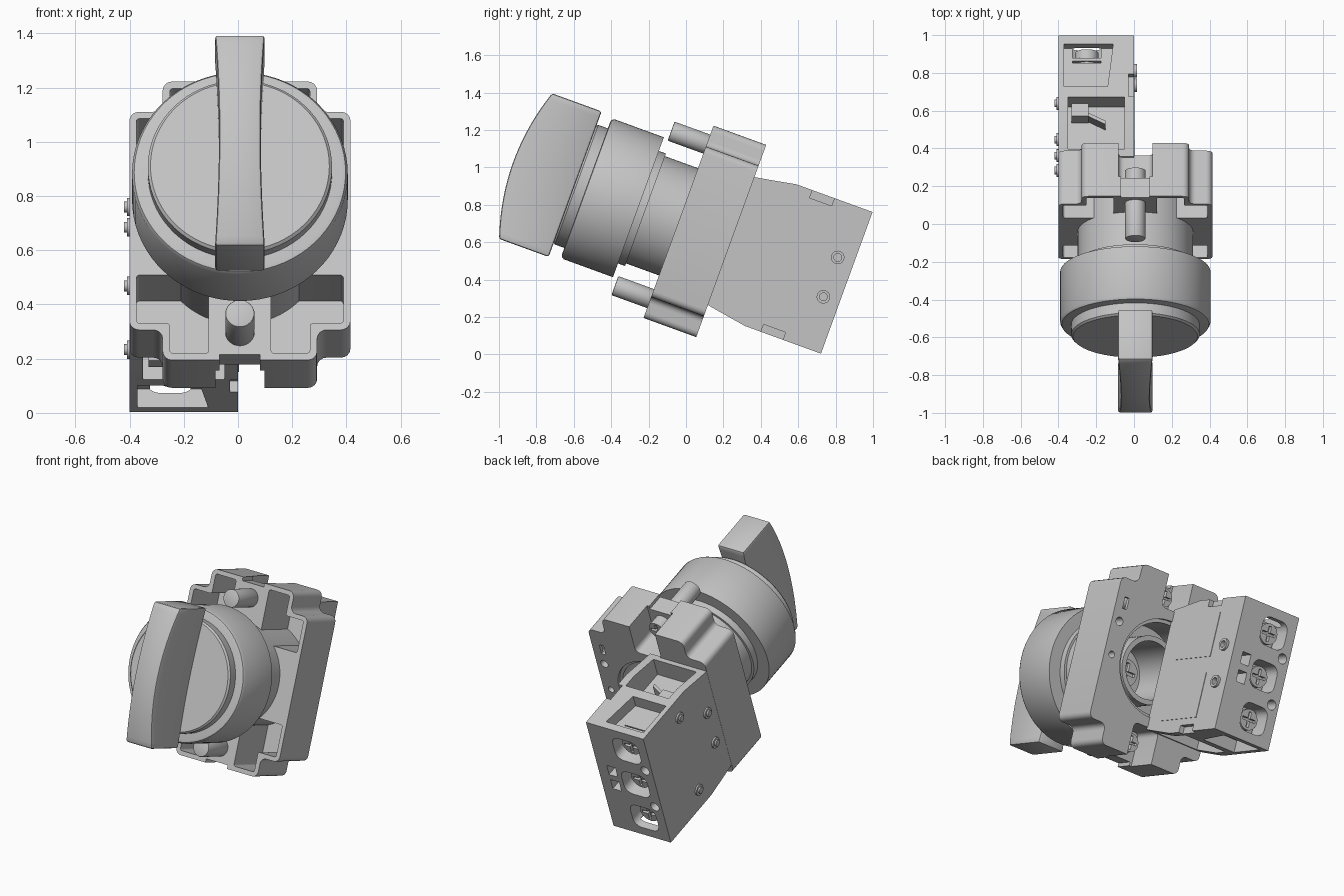
import bpy, bmesh
from math import sin, cos, pi, radians
from mathutils import Matrix, Vector

if "Cube" in bpy.data.objects:
    bpy.data.objects.remove(bpy.data.objects["Cube"])

grey = bpy.data.materials.new("light grey plastic")
grey.use_nodes = True
grey.diffuse_color = (0.55, 0.55, 0.55, 1)
grey.node_tree.nodes["Principled BSDF"].inputs["Base Color"].default_value = (0.55, 0.55, 0.55, 1)

# Local frame: x across, y along the switch axis to the back, z up from the axis
TILT = Matrix.Translation((0, 0.223, 0.613)) @ Matrix.Rotation(radians(-20), 4, "X")
CX = 0.007


def finish(name, bm):
    bmesh.ops.recalc_face_normals(bm, faces=bm.faces)
    mesh = bpy.data.meshes.new(name)
    bm.to_mesh(mesh)
    bm.free()
    ob = bpy.data.objects.new(name, mesh)
    bpy.context.collection.objects.link(ob)
    ob.matrix_world = TILT
    mesh.materials.append(grey)
    return ob


def activate(ob):
    bpy.ops.object.select_all(action="DESELECT")
    ob.select_set(True)
    bpy.context.view_layer.objects.active = ob


def smooth(ob):
    activate(ob)
    bpy.ops.object.shade_smooth_by_angle(angle=radians(30))
    return ob


def prism(name, pts, axis, lo, hi, round_=0):
    """Extrude a 2D outline along an axis, optionally rounding its corners."""
    bm = bmesh.new()

    def place(p, t):
        c = list(p)
        c.insert(axis, t)
        return bm.verts.new(c)
    a = [place(p, lo) for p in pts]
    b = [place(p, hi) for p in pts]
    bm.faces.new(a)
    bm.faces.new(b)
    sides = []
    for i in range(len(pts)):
        bm.faces.new((a[i - 1], a[i], b[i], b[i - 1]))
        sides.append(bm.edges.get((a[i], b[i])))
    if round_:
        bmesh.ops.bevel(bm, geom=sides, offset=round_, segments=4, profile=0.5, affect="EDGES")
    return finish(name, bm)


def rect(u0, v0, u1, v1):
    return [(u0, v0), (u1, v0), (u1, v1), (u0, v1)]


def circle(u, v, r, n=32):
    return [(u + r * cos(2 * pi * i / n), v + r * sin(2 * pi * i / n)) for i in range(n)]


def cut(target, *args):
    cutter = prism("cutter", *args)
    mod = target.modifiers.new("cut", "BOOLEAN")
    mod.operation, mod.solver, mod.object = "DIFFERENCE", "EXACT", cutter
    activate(target)
    bpy.ops.object.modifier_apply(modifier=mod.name)
    bpy.data.objects.remove(cutter)


def soften(ob, width):
    mod = ob.modifiers.new("soft edges", "BEVEL")
    mod.width, mod.segments, mod.limit_method = width, 2, "ANGLE"
    activate(ob)
    bpy.ops.object.modifier_apply(modifier=mod.name)
    return smooth(ob)


def screw(name, u, w, r, y0, y1):
    """Cross-slotted screw head facing the back."""
    head = prism(name, circle(u, w, r, 24), 1, y0, y1)
    for du, dw in ((0.75, 0.14), (0.14, 0.75)):
        cut(head, rect(u - r * du, w - r * dw, u + r * du, w + r * dw), 1, y1 - 0.02, y1 + 0.01)
    smooth(head)


def revolve(name, profile, n=72):
    """Spin a radius/depth profile about the switch axis."""
    bm = bmesh.new()
    verts = [bm.verts.new((CX + r, y, 0)) for r, y in profile]
    edges = [bm.edges.new(p) for p in zip(verts, verts[1:])]
    bmesh.ops.spin(bm, geom=verts + edges, cent=(CX, 0, 0), axis=(0, 1, 0),
                   angle=2 * pi, steps=n, use_duplicate=False)
    bmesh.ops.remove_doubles(bm, verts=bm.verts, dist=0.0005)
    return smooth(finish(name, bm))


# Handle: waisted bar with a bowed front
bm = bmesh.new()
rows = []
for i in range(25):
    t = i / 12 - 1
    half, front = 0.077 + 0.015 * t * t, -1.22 + 0.07 * t * t
    rows.append([bm.verts.new((CX + x, y, 0.414 * t)) for x, y in
                 ((-half, front), (half, front), (half, -0.868), (-half, -0.868))])
for lower, upper in zip(rows, rows[1:]):
    for k in range(4):
        bm.faces.new((lower[k - 1], lower[k], upper[k], upper[k - 1]))
bm.faces.new(rows[0])
bm.faces.new(rows[-1])
soften(finish("selector_handle", bm), 0.012)

# Round head: dial, bezel, lip and hollow neck
revolve("dial", [(0, -0.87), (0.33, -0.87), (0.34, -0.86), (0.34, -0.78), (0, -0.78)])
revolve("bezel_and_neck", [
    (0, -0.8), (0.375, -0.806), (0.39, -0.802), (0.398, -0.788), (0.398, -0.508),
    (0.32, -0.508), (0.32, -0.468), (0.305, -0.468), (0.305, 0), (0.27, 0),
    (0.27, -0.2), (0.17, -0.2), (0.17, -0.4), (0, -0.4)])
revolve("inner_collar", [(0.17, -0.2), (0.17, -0.08), (0.2, -0.08), (0.2, -0.2)])
screw("centre_screw", CX, 0, 0.08, -0.41, -0.3)

# Housing: stepped outline, open corner pockets and a rear bore
quarter = [(0.408, 0.428), (0.285, 0.428), (0.285, 0.547)]
outline = (quarter + [(-x, z) for x, z in reversed(quarter)] + [(-x, -z) for x, z in quarter]
           + [(x, -z) for x, z in reversed(quarter)])
housing = prism("housing", [(x + CX, z) for x, z in outline], 1, -0.28, 0.02, 0.035)
pocket = [(0.115, 0.213), (0.382, 0.213), (0.382, 0.402), (0.258, 0.402), (0.258, 0.52), (0.115, 0.52)]
for sz in (1, -1):
    for sx in (1, -1):
        cut(housing, [(CX + sx * x, sz * z) for x, z in pocket], 1, -0.35, 0, 0.012)
    # Rear slot behind each pin, with a shallow step at the rim
    cut(housing, rect(CX - 0.09, sz * 0.35, CX + 0.09, sz * 0.7), 1, -0.17, 0.1, 0.03)
    cut(housing, rect(CX - 0.075, sz * 0.525, CX + 0.075, sz * 0.6), 1, -0.3, -0.1)
cut(housing, circle(CX, 0, 0.29, 64), 1, -0.35, 0.1)
for z, r in ((0.17, 0.025), (-0.03, 0.02)):
    cut(housing, circle(0.36, z, r, 20), 1, -0.05, 0.1)
cut(housing, rect(0.33, 0.25, 0.36, 0.32), 1, -0.05, 0.1)
smooth(housing)

# Front pins and the clamp screws behind them
for side, z in (("upper", 0.442), ("lower", -0.437)):
    soften(prism(side + "_pin", circle(CX, z, 0.054), 1, -0.483, -0.25), 0.006)
    screw(side + "_clamp_screw", CX, z, 0.055, -0.18, -0.1)

# Contact block: tapered body with side slots, wire openings and rear terminals
body = [(0.01, 0.362), (0.06, 0.37), (0.245, 0.404), (0.677, 0.404),
        (0.677, -0.402), (0.245, -0.402), (0.05, -0.37), (0.01, -0.362)]
block = prism("contact_block", body, 0, -0.4, 0)
for s in (1, -1):
    cut(block, rect(0.335, s * 0.36, 0.46, s * 0.5), 0, -0.03, 0.1)
    cut(block, rect(-0.35, 0.05, -0.05, 0.33), 2, *sorted((s * 0.25, s * 0.5)))
    cut(block, [(-0.37, 0.39), (-0.14, 0.39), (-0.11, 0.63), (-0.37, 0.63)],
        2, *sorted((s * 0.33, s * 0.5)))
    cut(block, circle(-0.35, s * 0.14, 0.03, 20), 1, 0.5, 0.8)
    cut(block, rect(-0.13, s * 0.02, -0.07, s * 0.09), 1, 0.55, 0.8)
    cut(block, circle(0.585, s * 0.112, 0.022, 20), 0, -0.05, 0.1)
for z in (0.26, 0, -0.26):
    cut(block, rect(-0.34, z - 0.085, -0.16, z + 0.085), 1, 0.55, 0.8, 0.05)
smooth(block)
for name, z in (("top", 0.26), ("middle", 0), ("bottom", -0.26)):
    screw(name + "_terminal_screw", -0.25, z, 0.062, 0.5, 0.63)
    prism(name + "_terminal_plate", rect(-0.33, z - 0.075, -0.17, z + 0.075), 1, 0.56, 0.575)

for side, s in (("upper", 1), ("lower", -1)):
    # Contact carrier and sloped bridge inside the openings
    prism(side + "_carrier", rect(-0.33, 0.24, -0.24, 0.31), 2, *sorted((s * 0.24, s * 0.36)))
    prism(side + "_bridge", [(-0.25, 0.25), (-0.15, 0.2), (-0.15, 0.22), (-0.25, 0.27)],
          2, *sorted((s * 0.24, s * 0.34)))
    # Label panel and hollow rivet on the inner side
    prism(side + "_label", rect(0.12, s * 0.05, 0.47, s * 0.32), 0, -0.002, 0.003)
    rivet = prism(side + "_inner_rivet", circle(0.585, s * 0.112, 0.036, 24), 0, -0.01, 0.016)
    cut(rivet, circle(0.585, s * 0.112, 0.021, 20), 0, -0.1, 0.1)
    smooth(rivet)
    # Studs on the outer side
    for kind, y, z in (("rear", 0.34, 0.28), ("front", 0.106, 0.115)):
        smooth(prism(f"{side}_{kind}_collar", circle(y, s * z, 0.034, 24), 0, -0.41, -0.39))
        smooth(prism(f"{side}_{kind}_stud", circle(y, s * z, 0.02, 20), 0, -0.42, -0.39))
